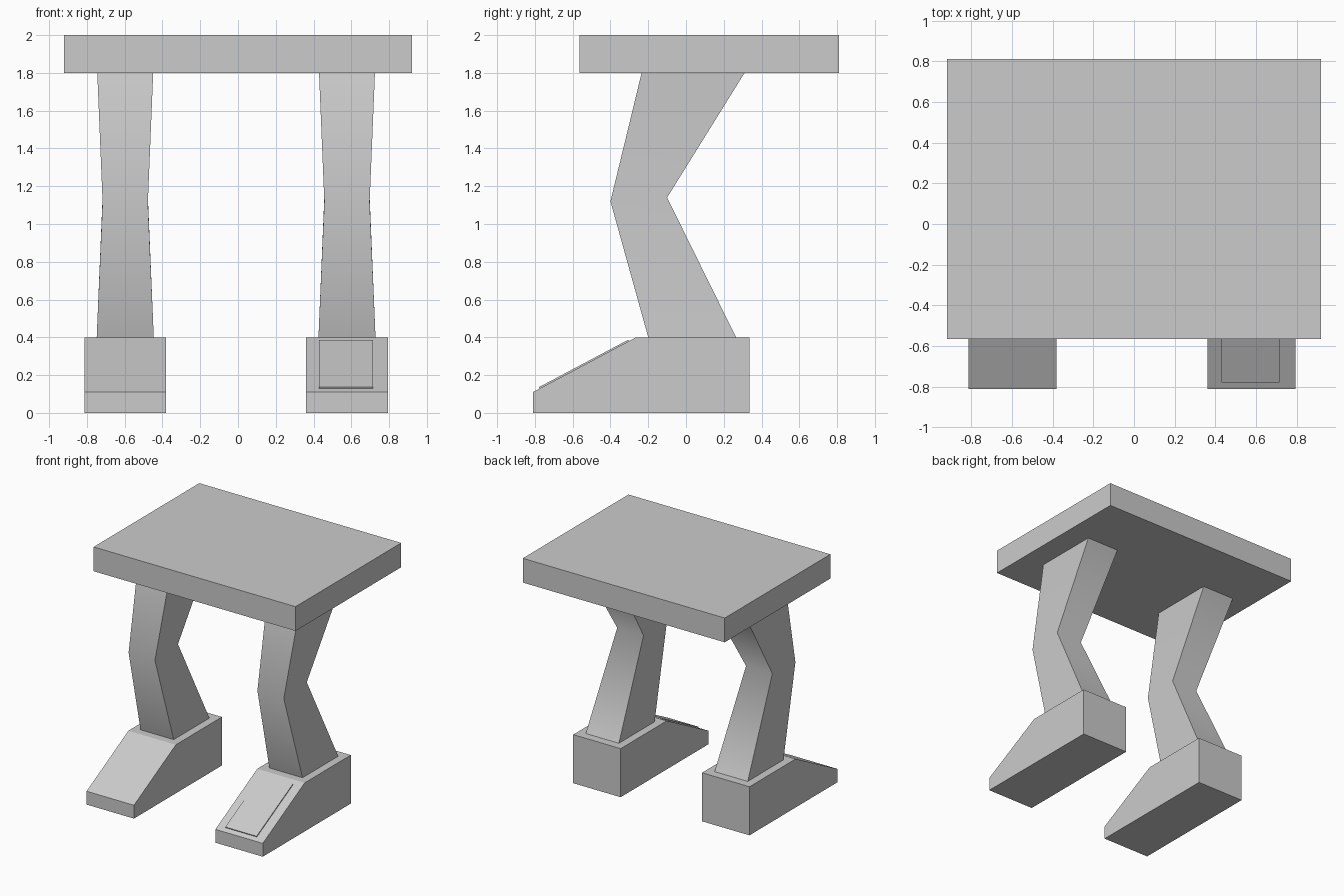
import bpy
import bmesh

if "Cube" in bpy.data.objects:
    bpy.data.objects.remove(bpy.data.objects["Cube"], do_unlink=True)

grey = bpy.data.materials.new("plain grey")
grey.use_nodes = True
colour = (0.6, 0.6, 0.6, 1)
grey.diffuse_color = colour
grey.node_tree.nodes["Principled BSDF"].inputs["Base Color"].default_value = colour


def finish(name, bm):
    bmesh.ops.recalc_face_normals(bm, faces=bm.faces)
    mesh = bpy.data.meshes.new(name)
    bm.to_mesh(mesh)
    bm.free()
    mesh.materials.append(grey)
    obj = bpy.data.objects.new(name, mesh)
    bpy.context.collection.objects.link(obj)
    return obj


def extrude_profile(name, profile, x0, x1):
    """Sweep a (y, z) outline along x."""
    bm = bmesh.new()
    face = bm.faces.new([bm.verts.new((x0, y, z)) for y, z in profile])
    ext = bmesh.ops.extrude_face_region(bm, geom=[face])["geom"]
    bmesh.ops.translate(bm, vec=(x1 - x0, 0, 0),
                        verts=[v for v in ext if isinstance(v, bmesh.types.BMVert)])
    return finish(name, bm)


def loft_leg(name, x, sections):
    """Join four-cornered sections: half width, (front y, z), (back y, z)."""
    bm = bmesh.new()
    rings = [[bm.verts.new(co) for co in ((x - w, *f), (x + w, *f), (x + w, *b), (x - w, *b))]
             for w, f, b in sections]
    for low, high in zip(rings, rings[1:]):
        for i in range(4):
            j = (i + 1) % 4
            bm.faces.new((low[i], low[j], high[j], high[i]))
    bm.faces.new(rings[0])
    bm.faces.new(rings[-1])
    obj = finish(name, bm)
    # Soft knee, crisp vertical corners
    bpy.ops.object.select_all(action="DESELECT")
    obj.select_set(True)
    bpy.context.view_layer.objects.active = obj
    bpy.ops.object.shade_smooth_by_angle(angle=1.2)


# Flat slab on top
extrude_profile("top_slab", [(-0.565, 1.8), (0.81, 1.8), (0.81, 2), (-0.565, 2)], -0.92, 0.92)

# Bent legs standing on wedge feet
leg = [(0.151, (-0.2, 0.4), (0.265, 0.4)),
       (0.12, (-0.4, 1.12), (-0.1, 1.14)),
       (0.148, (-0.235, 1.8), (0.31, 1.8))]
foot = [(-0.81, 0), (0.335, 0), (0.335, 0.4), (-0.265, 0.4), (-0.81, 0.11)]
for side, x in (("left", 0.577), ("right", -0.597)):
    loft_leg(side + "_leg", x, leg)
    extrude_profile(side + "_foot", foot, x - 0.216, x + 0.216)

# Thin raised plate on the slope of the left foot
plate = [(-0.775, 0.128), (-0.302, 0.38), (-0.306, 0.387), (-0.779, 0.136)]
extrude_profile("left_foot_plate", plate, 0.43, 0.715)
